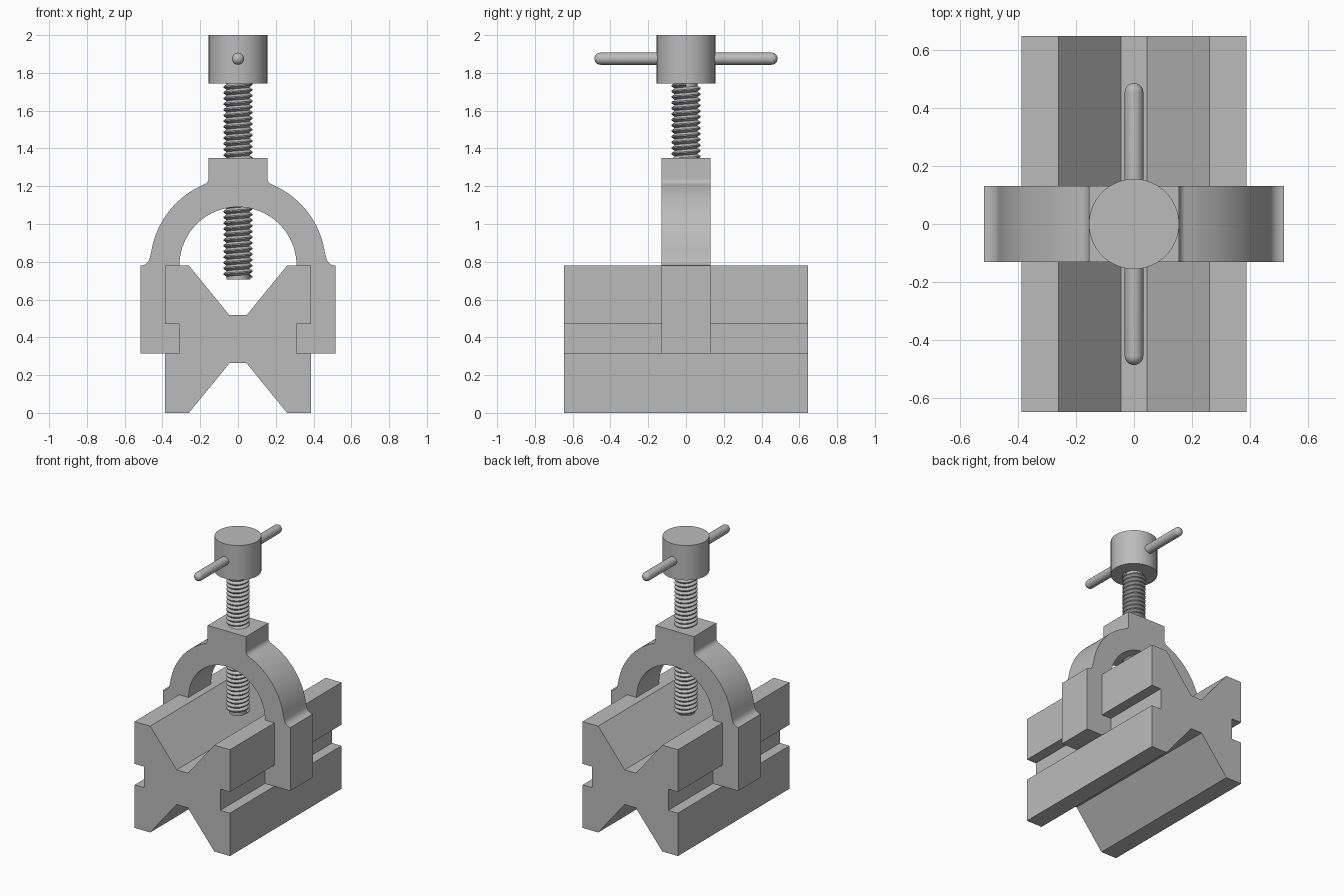
import bpy
import bmesh
from math import sin, cos, radians, tau, pi, hypot, atan2, degrees

cube = bpy.data.objects.get("Cube")
if cube:
    bpy.data.objects.remove(cube, do_unlink=True)

steel = bpy.data.materials.new("steel grey")
steel.use_nodes = True
COLOUR = (0.5, 0.5, 0.5, 1)
steel.diffuse_color = COLOUR
steel.node_tree.nodes["Principled BSDF"].inputs["Base Color"].default_value = COLOUR


def add_object(name, bm):
    bmesh.ops.recalc_face_normals(bm, faces=bm.faces)
    mesh = bpy.data.meshes.new(name)
    bm.to_mesh(mesh)
    bm.free()
    mesh.materials.append(steel)
    obj = bpy.data.objects.new(name, mesh)
    bpy.context.collection.objects.link(obj)
    return obj


def smooth(obj, angle=30):
    bpy.ops.object.select_all(action="DESELECT")
    obj.select_set(True)
    bpy.context.view_layer.objects.active = obj
    bpy.ops.object.shade_smooth_by_angle(angle=radians(angle))


def arc(cx, cz, r, start, end, steps):
    angles = [radians(start + (end - start) * i / steps) for i in range(steps + 1)]
    return [(cx + r * cos(a), cz + r * sin(a)) for a in angles]


def extrude_symmetric(name, half, depth):
    """Mirror a half outline in x, then extrude it evenly along y."""
    mirrored = [(-x, z) for x, z in reversed(half) if x > 1e-4]
    bm = bmesh.new()
    face = bm.faces.new([bm.verts.new((x, -depth / 2, z)) for x, z in half + mirrored])
    new = bmesh.ops.extrude_face_region(bm, geom=[face])["geom"]
    verts = [v for v in new if isinstance(v, bmesh.types.BMVert)]
    bmesh.ops.translate(bm, verts=verts, vec=(0, depth, 0))
    return add_object(name, bm)


def lathe(name, profile, segments=48):
    """Revolve an open (radius, z) profile about z."""
    bm = bmesh.new()
    verts = [bm.verts.new((r, 0, z)) for r, z in profile]
    edges = [bm.edges.new(pair) for pair in zip(verts, verts[1:])]
    bmesh.ops.spin(bm, geom=verts + edges, cent=(0, 0, 0), axis=(0, 0, 1),
                   angle=tau, steps=segments)
    bmesh.ops.remove_doubles(bm, verts=bm.verts, dist=1e-4)
    return add_object(name, bm)


# V block with top and bottom notches and side slots
TOP, SLOT_LOW, SLOT_HIGH = 0.78, 0.315, 0.47
WIDE, NARROW = 0.387, 0.31
extrude_symmetric("v_block", [
    (0.045, 0.517), (0.26, TOP), (WIDE, TOP), (WIDE, SLOT_HIGH), (NARROW, SLOT_HIGH),
    (NARROW, SLOT_LOW), (WIDE, SLOT_LOW), (WIDE, 0), (0.26, 0), (0.045, 0.263)], 1.293)

# Arched clamp with filleted boss and feet hooked into the slots
OUTER, BOSS, FOOT = 0.465, 0.155, 0.516
upper_r, lower_r = 0.035, 0.05
upper_x = BOSS + upper_r
upper_z = TOP + ((OUTER + upper_r) ** 2 - upper_x ** 2) ** 0.5
upper_a = degrees(atan2(upper_z - TOP, upper_x))
lower_a = degrees(atan2(lower_r, FOOT))
half = [(0, 1.35), (BOSS, 1.35)]
half += arc(upper_x, upper_z, upper_r, 180, 180 + upper_a, 8)
half += arc(0, TOP, OUTER, upper_a, lower_a, 24)[1:-1]
half += arc(FOOT, TOP + lower_r, lower_r, 180 + lower_a, 270, 8)
half += [(FOOT, SLOT_LOW), (NARROW, SLOT_LOW), (NARROW, SLOT_HIGH),
         (WIDE, SLOT_HIGH), (WIDE, TOP)]
half += arc(0, TOP, NARROW, 0, 90, 24)
smooth(extrude_symmetric("clamp", half, 0.26))

# Screw core, helical thread and round head
CORE, CREST, PITCH = 0.06, 0.077, 0.03
BOTTOM, HEAD = 0.705, 1.745
smooth(lathe("screw_core", [(0, BOTTOM), (CORE, BOTTOM), (CORE, HEAD), (0, HEAD)], 32))
smooth(lathe("screw_head", [(0, HEAD), (BOSS, HEAD), (BOSS, 2), (0, 2)], 64))

bm = bmesh.new()
section = [(CORE, 0), (CREST, 0.4), (CREST, 0.6), (CORE, 1)]
points = [bm.verts.new((r, 0, BOTTOM + t * PITCH)) for r, t in section]
for pair in zip(points, points[1:]):
    bm.edges.new(pair)
thread = add_object("screw_thread", bm)
turn = thread.modifiers.new("Helix", "SCREW")
turn.axis = "Z"
turn.screw_offset = PITCH
turn.iterations = int((HEAD - BOTTOM) / PITCH)
turn.steps = turn.render_steps = 32
turn.use_merge_vertices = True
turn.use_normal_calculate = True
turn.use_smooth_shade = False

# Tommy bar with rounded ends
BAR_R, BAR_END = 0.032, 0.485
end = arc(0, BAR_END - BAR_R, BAR_R, 0, 90, 8)
bar = lathe("tommy_bar", [(r, -z) for r, z in reversed(end)] + end, 32)
bar.rotation_euler.x = pi / 2
bar.location.z = 1.875
smooth(bar)
